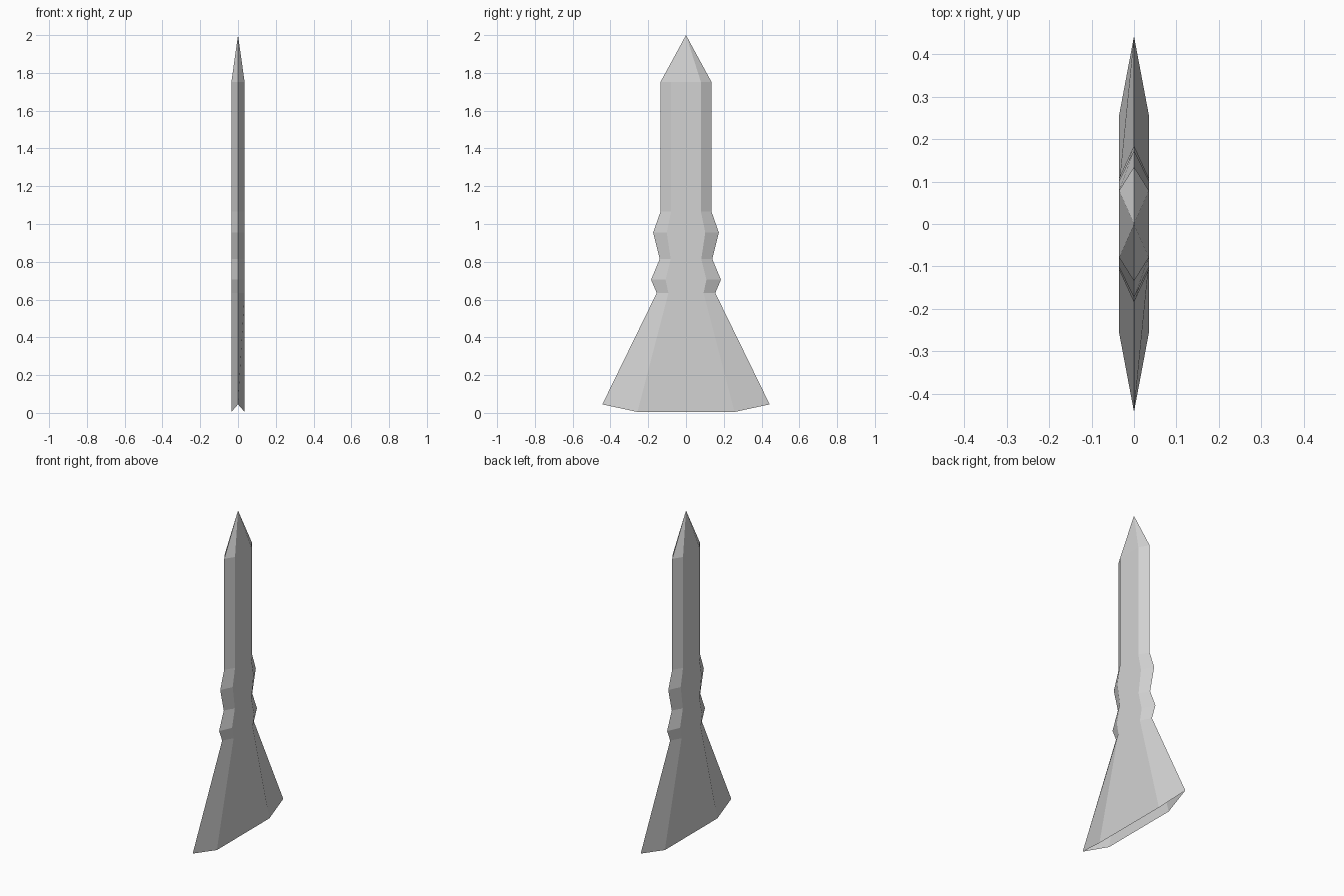
import bpy
import bmesh

cube = bpy.data.objects.get("Cube")
if cube:
    bpy.data.objects.remove(cube, do_unlink=True)

# One plain grey for the whole piece
grey = bpy.data.materials.new("light_grey")
grey.use_nodes = True
COLOR = (0.65, 0.65, 0.65, 1)
grey.diffuse_color = COLOR
grey.node_tree.nodes["Principled BSDF"].inputs["Base Color"].default_value = COLOR

HALF_THICKNESS = 0.035

# Profile, bottom to top: edge half width, edge height, flat half width, flat height
PROFILE = [
    (0.443, 0.045, 0.257, 0.005),
    (0.155, 0.635, 0.093, 0.635),
    (0.185, 0.705, 0.108, 0.705),
    (0.139, 0.815, 0.081, 0.815),
    (0.174, 0.955, 0.102, 0.955),
    (0.135, 1.065, 0.079, 1.065),
    (0.135, 1.752, 0.079, 1.752),
]


def hex_ring(bm, edge, edge_z, flat, flat_z):
    """Flattened six-sided section with sharp front and back edges."""
    t = HALF_THICKNESS
    points = [(0, -edge, edge_z), (t, -flat, flat_z), (t, flat, flat_z),
              (0, edge, edge_z), (-t, flat, flat_z), (-t, -flat, flat_z)]
    return [bm.verts.new(p) for p in points]


# Flared base, ribbed collar and shaft as one shell, open underneath
bm = bmesh.new()
rings = [hex_ring(bm, *row) for row in PROFILE]
for low, high in zip(rings, rings[1:]):
    for i in range(6):
        j = (i + 1) % 6
        bm.faces.new((low[i], low[j], high[j], high[i]))

# Pointed tip
tip = bm.verts.new((0, 0, 2))
for i in range(6):
    bm.faces.new((rings[-1][i], rings[-1][(i + 1) % 6], tip))

mesh = bpy.data.meshes.new("flared_spire")
bm.to_mesh(mesh)
bm.free()
mesh.materials.append(grey)
spire = bpy.data.objects.new("flared_spire", mesh)
bpy.context.collection.objects.link(spire)
